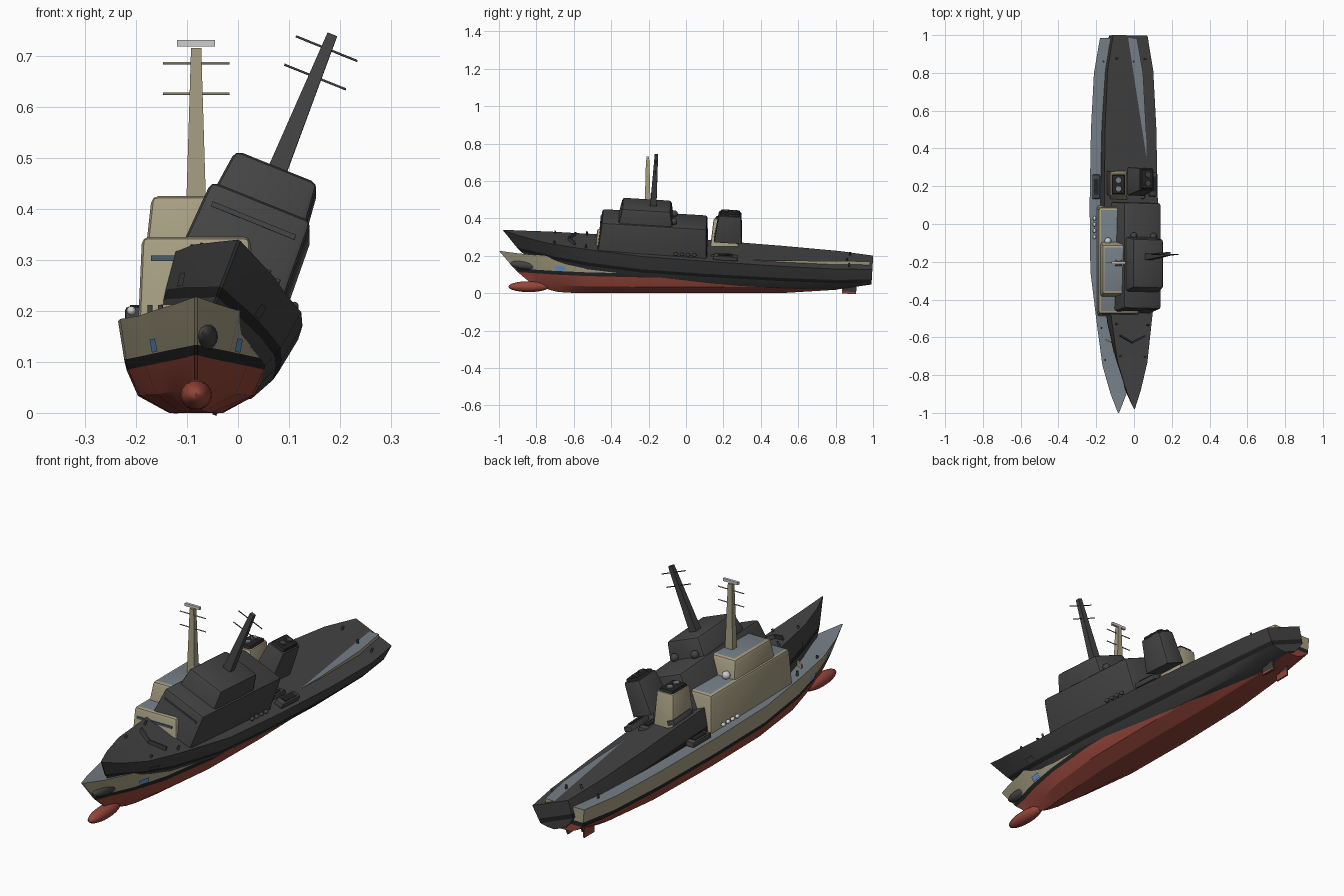
import bpy, bmesh, math
from mathutils import Matrix, Vector

if "Cube" in bpy.data.objects:
    bpy.data.objects.remove(bpy.data.objects["Cube"])


def srgb(r, g, b):
    f = lambda c: (c / 255 / 12.92) if c < 10 else ((c / 255 + 0.055) / 1.055) ** 2.4
    return (f(r), f(g), f(b), 1)


MATS = {}
for name, rgb in {"tan": (166, 158, 130), "deck_grey": (116, 126, 134), "red": (150, 70, 58),
                  "black": (36, 36, 36), "charcoal": (68, 68, 68), "blue": (100, 150, 205),
                  "window": (75, 92, 108), "light_grey": (205, 205, 205)}.items():
    MATS[name] = bpy.data.materials.new(name)
    MATS[name].diffuse_color = srgb(*rgb)

# Hull stations: deck y, bow rake, deck half width, deck z, waterline, bilge, flat half widths, keel z, waterline z
STATIONS = [
    (-1.0, 1.0, .003, .227, .003, .003, .002, .015, .113),
    (-.90, .75, .042, .213, .022, .014, .006, .008, .108),
    (-.75, .40, .085, .200, .060, .040, .015, .003, .100),
    (-.55, .10, .112, .190, .100, .078, .030, 0, .092),
    (-.25, 0, .149, .184, .133, .110, .050, 0, .085),
    (.10, 0, .153, .180, .136, .114, .053, 0, .083),
    (.50, 0, .146, .175, .130, .105, .050, 0, .083),
    (.80, 0, .130, .172, .115, .085, .040, .018, .085),
    (.985, 0, .098, .170, .090, .060, .030, .055, .090)]


class Ship:
    def __init__(self, prefix, matrix, dark):
        self.prefix, self.matrix, self.dark = prefix, matrix, dark

    def mat(self, name):
        if self.dark and name != "black":
            name = "charcoal"
        return MATS[name]

    def finish(self, bm, name, mats, angle=30):
        bmesh.ops.recalc_face_normals(bm, faces=bm.faces)
        me = bpy.data.meshes.new(name)
        bm.transform(self.matrix)
        bm.to_mesh(me)
        bm.free()
        for m in mats:
            me.materials.append(self.mat(m))
        ob = bpy.data.objects.new(self.prefix + "_" + name, me)
        bpy.context.collection.objects.link(ob)
        bpy.ops.object.select_all(action="DESELECT")
        ob.select_set(True)
        bpy.context.view_layer.objects.active = ob
        bpy.ops.object.shade_smooth_by_angle(angle=math.radians(angle))

    def block(self, name, mats, lo, hi, z0, z1, bevel=0):
        """Tapered box from rectangles (x0, x1, y0, y1); a second material covers the top."""
        bm = bmesh.new()
        rings = []
        for (x0, x1, y0, y1), z in ((lo, z0), (hi, z1)):
            rings.append([bm.verts.new(p) for p in ((x0, y0, z), (x1, y0, z), (x1, y1, z), (x0, y1, z))])
        a, b = rings
        bm.faces.new(a[::-1])
        bm.faces.new(b)
        for i in range(4):
            bm.faces.new((a[i], a[(i + 1) % 4], b[(i + 1) % 4], b[i]))
        if bevel:
            edges = [e for e in bm.edges if max(v.co.z for v in e.verts) > z0 + 1e-5]
            bmesh.ops.bevel(bm, geom=edges, offset=bevel, segments=2, profile=.5, affect="EDGES")
        if len(mats) > 1:
            bm.normal_update()
            for f in bm.faces:
                f.material_index = int(f.normal.z > .99)
        self.finish(bm, name, mats)

    def box(self, name, mat, x, y, z, hx, hy, hz, bevel=0):
        r = (x - hx, x + hx, y - hy, y + hy)
        self.block(name, [mat], r, r, z - hz, z + hz, bevel)

    def ball(self, name, mat, pos, size):
        bm = bmesh.new()
        bmesh.ops.create_uvsphere(bm, u_segments=16, v_segments=10, radius=1,
                                  matrix=Matrix.Translation(pos) @ Matrix.Diagonal((*size, 1)))
        self.finish(bm, name, [mat], 60)

    def rod(self, name, mat, pos, r, length, axis="Z"):
        rot = Matrix.Rotation(math.pi / 2, 4, "Y") if axis == "X" else Matrix()
        bm = bmesh.new()
        bmesh.ops.create_cone(bm, cap_ends=True, segments=12, radius1=r, radius2=r, depth=length,
                              matrix=Matrix.Translation(pos) @ rot)
        self.finish(bm, name, [mat], 40)

    def hull(self):
        bm = bmesh.new()
        sections = []
        for y, s, wd, zd, ww, wb, wf, zk, zw in STATIONS:
            band = zw + .02
            wband = ww + (wd - ww) * .28
            half = [(wf, .28, zk), (wb, .17, zk + .4 * (zw - zk)), (ww, .10, zw),
                    (wband, .08, band), (wd, 0, zd)]
            right = [bm.verts.new((w, y + k * s, z)) for w, k, z in half]
            left = [bm.verts.new((-w, y + k * s, z)) for w, k, z in half]
            sections.append(left[::-1] + right)
        colours = [0, 1, 2, 2, 2, 2, 2, 1, 0, 3]  # topside, band, bottom, deck
        for a, b in zip(sections, sections[1:]):
            for i in range(10):
                j = (i + 1) % 10
                f = bm.faces.new((a[i], a[j], b[j], b[i]))
                f.material_index = colours[i]
        # Stem and transom closed in strips so the bands carry around
        for sec in (sections[0], sections[-1]):
            for i in range(4):
                f = bm.faces.new((sec[i], sec[i + 1], sec[8 - i], sec[9 - i]))
                f.material_index = colours[i]
        self.finish(bm, "hull", ["tan", "black", "red", "deck_grey"], 20)

    def build(self):
        self.hull()
        self.ball("bow_bulb", "red", (0, -.84, .035), (.031, .11, .029))
        # Superstructure
        self.block("deckhouse", ["tan", "deck_grey"], (-.114, .114, -.49, .1),
                   (-.106, .106, -.475, .088), .165, .345, .014)
        self.block("bridge", ["tan", "deck_grey"], (-.096, .096, -.385, -.095),
                   (-.087, .087, -.37, -.11), .343, .425, .014)
        self.box("window_strip", "window", 0, -.479, .303, .088, .004, .005)
        # Mast
        self.block("mast", ["tan"], (-.019, .019, -.222, -.188), (-.01, .01, -.214, -.196), .42, .715)
        for z in (.625, .685):
            self.rod("mast_spreader", "tan", (0, -.205, z), .0022, .13, "X")
        if not self.dark:
            self.box("radar_bar", "light_grey", 0, -.205, .724, .037, .006, .006)
        # Funnel with dark cap and exhaust pipes
        self.block("funnel", ["tan"], (-.05, .05, .13, .28), (-.042, .042, .148, .268), .25, .4, .008)
        self.block("funnel_cap", ["black"], (-.036, .036, .153, .263), (-.032, .032, .16, .258), .395, .412, .005)
        for y in (.186, .232):
            self.rod("exhaust_pipe", "deck_grey", (0, y, .411), .014, .014)
        # Fittings on both sides
        for s in (-1, 1):
            self.ball("radar_dome", "light_grey", (s * .056, -.09, .358), (.018, .018, .018))
            self.box("boat", "charcoal", s * .118, .197, .197, .021, .065, .011, .007)
            self.box("boat_well", "black", s * .118, .197, .208, .012, .04, .003)
            self.box("rudder", "red", s * .04, .87, .027, .004, .036, .028)
            for i in range(4):
                self.ball("life_raft", "light_grey", (s * .127, .03 - i * .033, .2), (.009, .012, .009))
            for y, x in ((.86, .08), (-.55, .09), (-.72, .07)):
                self.rod("bollard", "charcoal", (s * x, y, .2 if y < 0 else .178), .005, .022)
            self.breakwater(s)
            self.bow_panel(s)

    def breakwater(self, s):
        bm = bmesh.new()
        pts = [(0, -.65), (s * .07, -.615), (s * .07, -.607), (0, -.642)]
        base = bm.faces.new([bm.verts.new((x, y, .188)) for x, y in pts])
        top = bmesh.ops.extrude_face_region(bm, geom=[base])["geom"]
        bmesh.ops.translate(bm, vec=(0, 0, .024), verts=[v for v in top if isinstance(v, bmesh.types.BMVert)])
        self.finish(bm, "breakwater", ["tan"])

    def bow_panel(self, s):
        # Thin panel laid on the flared topside between two bow stations
        def side(y, z):
            a, b = STATIONS[2], STATIONS[3]
            def pt(q, t):
                wband = q[4] + (q[2] - q[4]) * .28
                lo = Vector((wband, q[0] + .08 * q[1], q[8] + .02))
                return lo.lerp(Vector((q[2], q[0], q[3])), t)
            return pt(a, z).lerp(pt(b, z), y)
        bm = bmesh.new()
        out = Vector((.003, -.002, 0))
        quad = [side(u, v) + out for u, v in ((.15, .02), (.45, .02), (.45, .34), (.15, .34))]
        bm.faces.new([bm.verts.new((s * p.x, p.y, p.z)) for p in quad])
        self.finish(bm, "bow_panel", ["blue"])


# Upright painted ship and a heeled dark ship overlapping it
Ship("painted", Matrix.Translation((-.082, 0, 0)), False).build()
heel = Matrix.Rotation(math.radians(-3.5), 4, "X") @ Matrix.Rotation(math.radians(22), 4, "Y")
Ship("dark", Matrix.Translation((-.083, .006, .067)) @ heel, True).build()

for m in bpy.data.materials:
    if m.users and not m.is_grease_pencil:
        m.use_nodes = True
        m.node_tree.nodes["Principled BSDF"].inputs["Base Color"].default_value = m.diffuse_color
